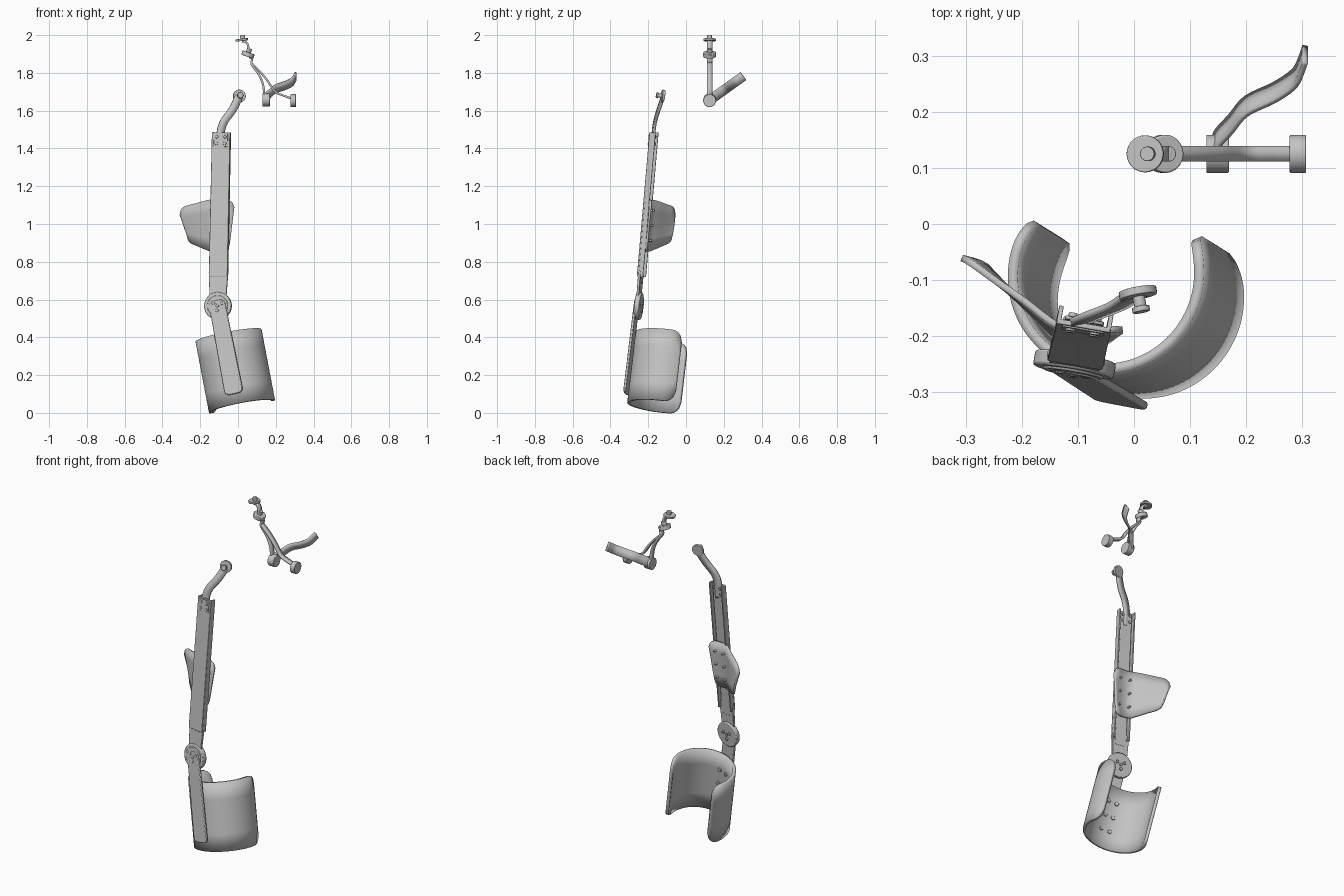
import bpy, bmesh, math
from mathutils import Vector, Matrix

if "Cube" in bpy.data.objects:
    bpy.data.objects.remove(bpy.data.objects["Cube"])

grey = bpy.data.materials.new("plain grey")
grey.use_nodes = True
grey.diffuse_color = (0.55, 0.55, 0.55, 1)
grey.node_tree.nodes["Principled BSDF"].inputs["Base Color"].default_value = grey.diffuse_color


def finish(name, bm, thick=0, bevel=0):
    bmesh.ops.recalc_face_normals(bm, faces=bm.faces)
    me = bpy.data.meshes.new(name)
    bm.to_mesh(me)
    bm.free()
    me.materials.append(grey)
    ob = bpy.data.objects.new(name, me)
    bpy.context.collection.objects.link(ob)
    if thick:
        mod = ob.modifiers.new("thickness", 'SOLIDIFY')
        mod.thickness, mod.offset = thick, 0
    if bevel:
        mod = ob.modifiers.new("soft edges", 'BEVEL')
        mod.width, mod.segments, mod.limit_method = bevel, 2, 'ANGLE'
    bpy.ops.object.select_all(action='DESELECT')
    bpy.context.view_layer.objects.active = ob
    ob.select_set(True)
    bpy.ops.object.shade_smooth_by_angle(angle=math.radians(35))
    return ob


def frame(origin, up, side):
    z = Vector(up).normalized()
    y = z.cross(Vector(side)).normalized()
    m = Matrix((y.cross(z), y, z)).transposed().to_4x4()
    m.translation = origin
    return m


def plate(name, outline, y0, y1, m, bevel=0.002):
    """Outline in local x, z, extruded along local y."""
    bm = bmesh.new()
    face = bm.faces.new([bm.verts.new((x, y0, z)) for x, z in outline])
    new = bmesh.ops.extrude_face_region(bm, geom=[face])["geom"]
    bmesh.ops.translate(bm, vec=(0, y1 - y0, 0), verts=[v for v in new if isinstance(v, bmesh.types.BMVert)])
    bm.transform(m)
    return finish(name, bm, bevel=bevel)


def rounded(w0, z0, w1, z1, r, n=6):
    """Tapered bar outline with rounded corners."""
    pts = []
    for sx, z, w, sz, start in ((1, z1, w1, 1, 0), (-1, z1, w1, 1, 90), (-1, z0, w0, -1, 180), (1, z0, w0, -1, 270)):
        for i in range(n + 1):
            a = math.radians(start + 90 * i / n)
            pts.append((sx * (w / 2 - r) + r * math.cos(a), z - sz * r + r * math.sin(a)))
    return pts


def cyl(name, centre, axis, r, depth, bevel=0.003, segs=32):
    bm = bmesh.new()
    bmesh.ops.create_cone(bm, cap_ends=True, segments=segs, radius1=r, radius2=r, depth=depth)
    rot = Vector((0, 0, 1)).rotation_difference(Vector(axis)).to_matrix().to_4x4()
    bm.transform(Matrix.Translation(centre) @ rot)
    return finish(name, bm, bevel=bevel)


def sheet(name, f, nu, nv, thick, bevel=0.0):
    bm = bmesh.new()
    g = [[bm.verts.new(f(i / nu, j / nv)) for j in range(nv + 1)] for i in range(nu + 1)]
    for i in range(nu):
        for j in range(nv):
            bm.faces.new((g[i][j], g[i + 1][j], g[i + 1][j + 1], g[i][j + 1]))
    return finish(name, bm, thick, bevel)


def spline(pts):
    """Smooth curve through the points, as a function of 0..1."""
    p = [Vector(q) for q in pts]
    p = [2 * p[0] - p[1]] + p + [2 * p[-1] - p[-2]]

    def at(u):
        s = min(max(u, 0), 1) * (len(p) - 3)
        i = min(int(s), len(p) - 4)
        t = s - i
        a, b, c, d = p[i:i + 4]
        return 0.5 * (2 * b + (c - a) * t + (2 * a - 5 * b + 4 * c - d) * t * t + (3 * b - a - 3 * c + d) * t ** 3)
    return at


def strip(name, pts, axis, width, thick, flat=False):
    """Flat band along a path; flat means axis is the face normal."""
    at, axis = spline(pts), Vector(axis).normalized()

    def f(u, v):
        w = (at(u + 0.02) - at(u - 0.02)).cross(axis).normalized() if flat else axis
        return at(u) + w * (v - 0.5) * width
    return sheet(name, f, 30, 1, thick)


def corner(d, r):
    """Inset of a rounded corner at distance d from the edge."""
    return r - math.sqrt(max(0, r * r - (r - d) ** 2)) if d < r else 0


# Elbow joint and the two limb frames
elbow = Vector((-0.106, -0.25, 0.566))
upper = frame(elbow, (0.02, 0.087, 0.996), (0.985, -0.17, 0))
lower = frame(elbow, (-0.185, 0.115, 0.975), (0.97, -0.2, 0))
front = upper.to_3x3() @ Vector((0, -1, 0))
cyl("elbow_hub", elbow, front, 0.073, 0.028, 0.005, 48)
cyl("elbow_cap", elbow + front * 0.014, front, 0.055, 0.008, 0.003, 48)
for side in (-1, 1):
    for k in range(4):
        a = k * math.tau / 3 + 0.5
        r = 0.026 if k < 3 else 0
        pos = upper @ Vector((r * math.cos(a), -0.018 * side, r * math.sin(a)))
        cyl("elbow_screw", pos, front, 0.009, 0.008, 0.002, 12)

# Upper arm: lug, inner bar and U channel
plate("upper_lug", rounded(0.085, 0, 0.104, 0.19, 0.01), -0.010, 0.003, upper)
plate("upper_inner_bar", rounded(0.07, 0.12, 0.07, 0.9, 0.01), -0.003, 0.004, upper)
plate("channel_web", rounded(0.1, 0.155, 0.098, 0.922, 0.004), -0.016, -0.007, upper)
for s in (-1, 1):
    x0, x1 = sorted((s * 0.049, s * 0.041))
    plate("channel_flange", [(x0, 0.155), (x1, 0.155), (x1, 0.922), (x0, 0.922)], -0.012, 0.017, upper, 0.001)
plate("channel_top_plate", rounded(0.075, 0.845, 0.075, 0.915, 0.006), -0.019, -0.015, upper, 0.001)
for x in (-0.022, 0.022):
    for z in (0.862, 0.898):
        cyl("channel_screw", upper @ Vector((x, -0.019, z)), front, 0.009, 0.008, 0.002, 12)
        cyl("channel_back_screw", upper @ Vector((x, 0.006, z)), front, 0.008, 0.008, 0.002, 12)

# Curved rod to the shoulder, with its pin
strip("shoulder_rod", [(-0.094, -0.178, 1.40), (-0.092, -0.172, 1.48), (-0.075, -0.164, 1.54),
                       (-0.032, -0.147, 1.60), (-0.008, -0.132, 1.645), (0.004, -0.125, 1.675)],
      (0.2, -0.95, 0.2), 0.042, 0.013, flat=True)
pin_axis = Vector((0.18, -0.97, 0.15)).normalized()
rod_end = Vector((0.007, -0.123, 1.677))
cyl("rod_end_disc", rod_end, pin_axis, 0.034, 0.014, 0.002)
cyl("rod_pin", rod_end + pin_axis * 0.018, pin_axis, 0.011, 0.03, 0.001, 20)
cyl("rod_pin_head", rod_end + pin_axis * 0.03, pin_axis, 0.016, 0.01, 0.002, 20)

# Upper arm pad, curved round the back
pad_line = spline([(-0.307, -0.075, 0), (-0.25, -0.118, 0), (-0.195, -0.158, 0),
                   (-0.14, -0.2, 0), (-0.09, -0.213, 0), (-0.02, -0.207, 0)])


def pad(u, v):
    p = pad_line(u)
    cut = corner(min(u, 1 - u) * 0.33, 0.04)
    top = 1.088 + 0.04 * min(1, u * 1.8) - cut
    bottom = 0.905 - 0.05 * min(1, u * 1.8) + cut
    z = bottom + (top - bottom) * v
    slant = 0.04 * (1 - v) * (1 - 1.6 * u)
    return (p.x + slant, p.y + 0.09 * (z - 1) + 0.01, z)


sheet("upper_arm_pad", pad, 40, 4, 0.012)
for x in (-0.03, 0.03):
    for z in (0.35, 0.43, 0.51):
        cyl("pad_screw", upper @ Vector((x, 0.02, z)), front, 0.006, 0.03, 0.001, 12)

# Forearm bar and cuff
plate("forearm_bar", rounded(0.1, -0.478, 0.088, 0.03, 0.026), -0.020, -0.006, lower, 0.004)
cuff_frame = frame((-0.05, -0.09, 0.41), (-0.185, 0.115, 0.975), (1, 0, 0))
RADIUS, LENGTH = 0.169, 0.385


def cuff(u, v):
    a0, a1 = math.radians(143), math.radians(384)
    a = a0 + (a1 - a0) * u
    cut = corner(min(u, 1 - u) * (a1 - a0) * RADIUS, 0.06)
    z = -cut - (LENGTH - 2 * cut) * v
    return cuff_frame @ Vector((RADIUS * math.cos(a), RADIUS * math.sin(a), z))


sheet("forearm_cuff", cuff, 72, 4, 0.018)
for da in (-9, 9):
    for z in (-0.1, -0.19, -0.28):
        a = math.radians(258 + da)
        out = Vector((math.cos(a), math.sin(a), 0))
        cyl("cuff_screw", cuff_frame @ (out * 0.158 + Vector((0, 0, z))),
            cuff_frame.to_3x3() @ out, 0.012, 0.008, 0.002, 12)

# Shoulder assembly: discs, links and rollers
Y = 0.125
cyl("top_disc", (0.02, Y, 1.975), (-0.12, 0, 1), 0.033, 0.012, 0.002)
cyl("top_pin", (0.025, Y, 1.985), (-0.12, 0, 1), 0.013, 0.03, 0.001, 20)
cyl("middle_disc", (0.053, Y, 1.897), (0.36, 0, 1), 0.034, 0.024, 0.003)
cyl("middle_pin", (0.057, Y, 1.915), (0.36, 0, 1), 0.014, 0.03, 0.001, 20)
cyl("near_roller", (0.149, Y, 1.657), (1, 0, 0), 0.034, 0.04, 0.002)
cyl("far_roller", (0.292, Y, 1.653), (1, 0, 0), 0.034, 0.029, 0.002)
links = {
    "top_link": [(0.02, 1.966), (0.042, 1.963), (0.053, 1.945), (0.058, 1.91)],
    "near_link": [(0.06, 1.885), (0.074, 1.872), (0.072, 1.845), (0.108, 1.795), (0.132, 1.74), (0.14, 1.675)],
    "far_link": [(0.072, 1.85), (0.115, 1.808), (0.155, 1.76), (0.195, 1.702), (0.235, 1.682), (0.285, 1.664)],
}
for name, pts in links.items():
    strip(name, [(x, Y, z) for x, z in pts], (0, 1, 0), 0.028, 0.011)

# Wavy strap rising to the back
run = Vector((0, 0.81, 0.58))
wave = [(0.142, 0.0), (0.147, 0.03), (0.172, 0.065), (0.2, 0.105), (0.25, 0.135), (0.285, 0.165), (0.298, 0.195), (0.305, 0.22)]
strip("shoulder_strap", [Vector((x, Y, 1.655)) + run * u for x, u in wave], (0, -0.58, 0.81), 0.052, 0.01)
